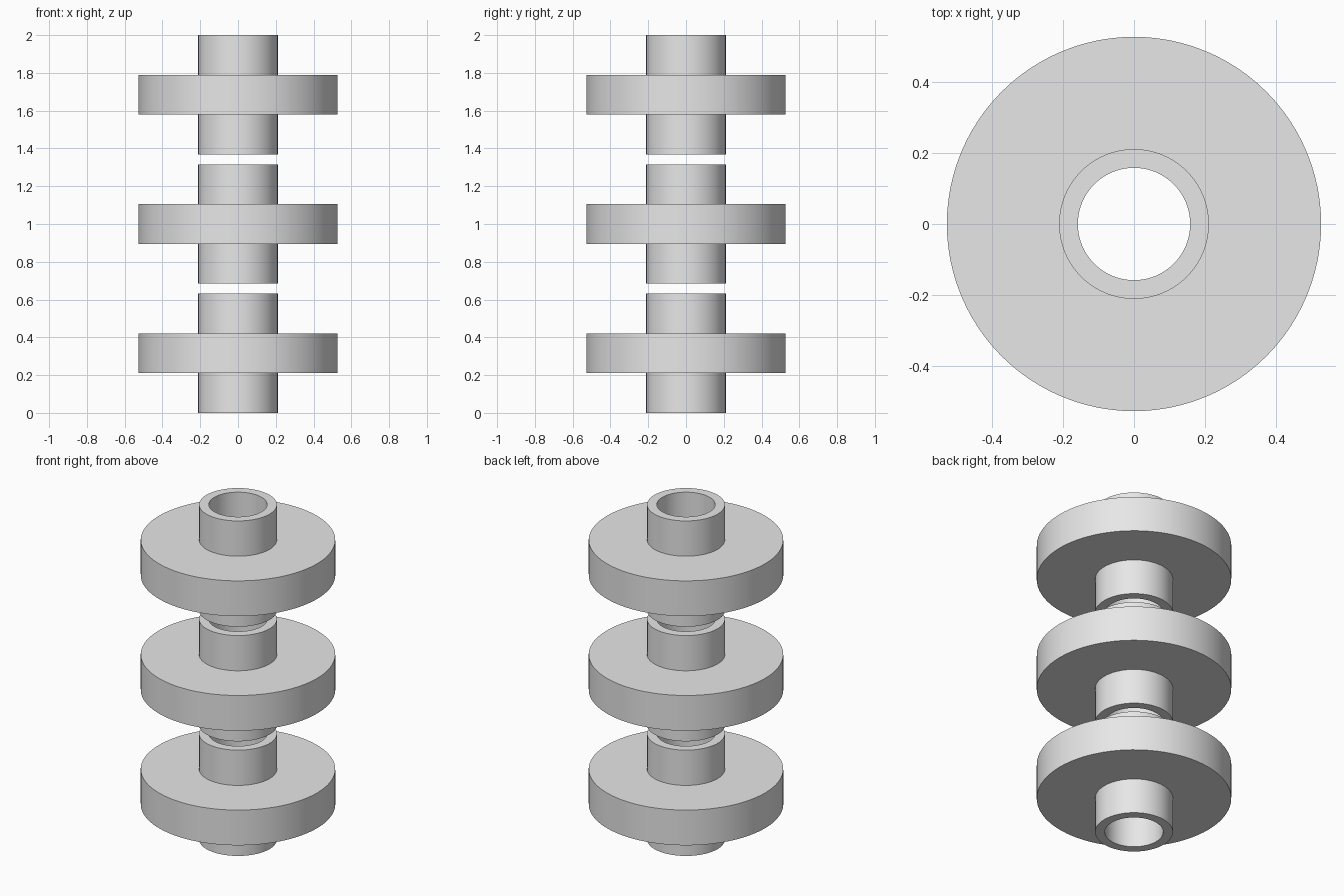
import bpy
import bmesh
import math

cube = bpy.data.objects.get("Cube")
if cube:
    bpy.data.objects.remove(cube, do_unlink=True)

UNIT = 1 / 19      # every dimension is a whole number of these
SIDES = 96
PITCH = 13         # spacing between neighbouring spools

# Single grey finish
grey = bpy.data.materials.new("plain grey")
grey.use_nodes = True
colour = (0.8, 0.8, 0.8, 1)
grey.diffuse_color = colour
grey.node_tree.nodes["Principled BSDF"].inputs["Base Color"].default_value = colour

# Closed half section (radius, height): bored hub with a wide flange
SECTION = [(3, 0), (4, 0), (4, 4), (10, 4), (10, 8), (4, 8), (4, 12), (3, 12)]


def make_spool(name, base):
    """Revolve the section around z into a flanged tube."""
    bm = bmesh.new()
    verts = [bm.verts.new((r * UNIT, 0, h * UNIT)) for r, h in SECTION]
    edges = [bm.edges.new((v, verts[i - 1])) for i, v in enumerate(verts)]
    bmesh.ops.spin(bm, geom=verts + edges, cent=(0, 0, 0), axis=(0, 0, 1),
                   angle=math.tau, steps=SIDES, use_merge=True)
    bmesh.ops.remove_doubles(bm, verts=bm.verts, dist=1e-5)
    bmesh.ops.recalc_face_normals(bm, faces=bm.faces)
    mesh = bpy.data.meshes.new(name)
    bm.to_mesh(mesh)
    bm.free()
    mesh.materials.append(grey)
    spool = bpy.data.objects.new(name, mesh)
    spool.location.z = base * UNIT
    bpy.context.collection.objects.link(spool)
    spool.select_set(True)
    bpy.context.view_layer.objects.active = spool


# Stack of three separate spools
bpy.ops.object.select_all(action='DESELECT')
for i, name in enumerate(("lower_spool", "middle_spool", "upper_spool")):
    make_spool(name, i * PITCH)
bpy.ops.object.shade_smooth_by_angle(angle=math.radians(30))
